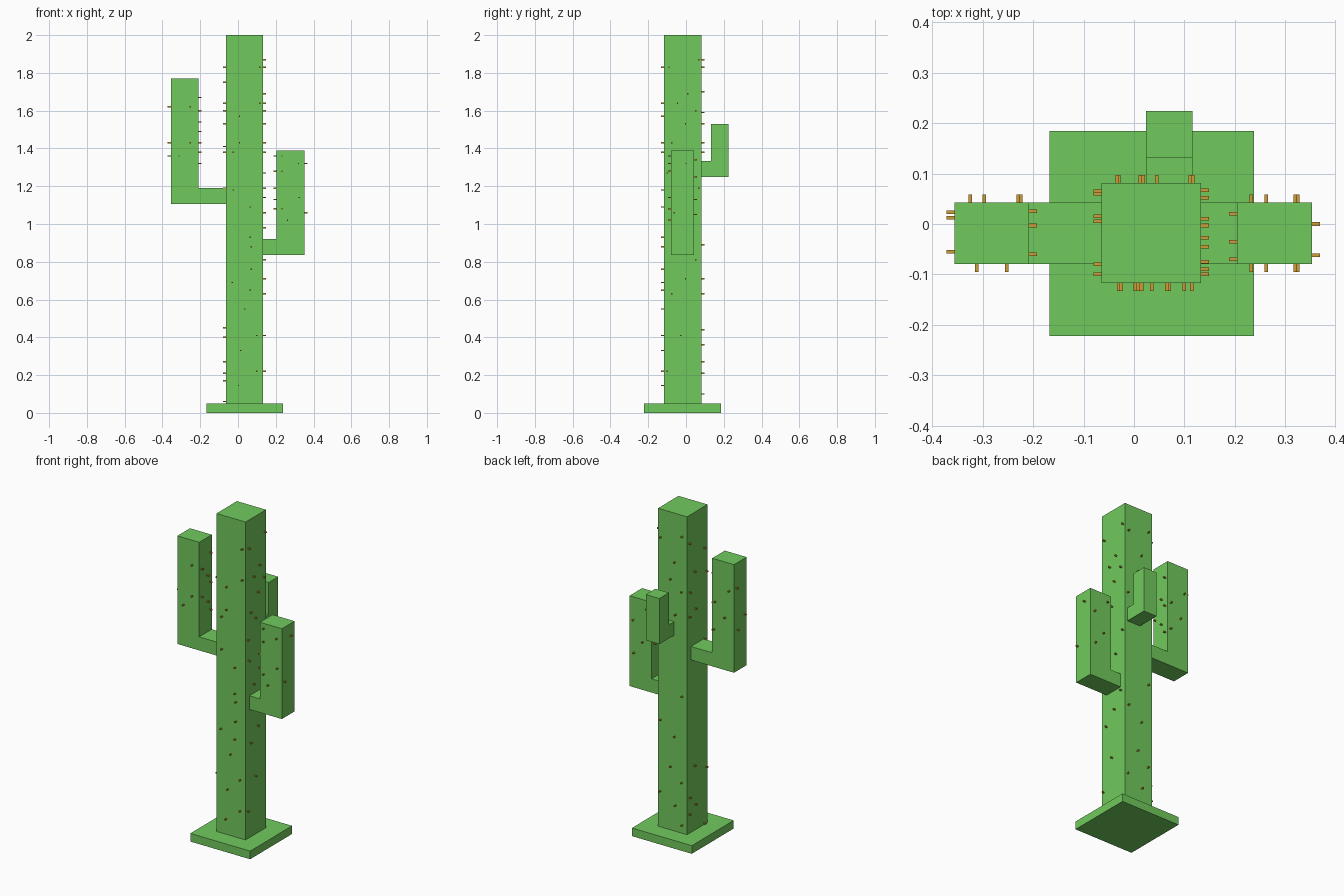
import bpy, bmesh

def material(name, rgb):
    m = bpy.data.materials.new(name)
    m.diffuse_color = (*rgb, 1)
    return m

GREEN = material("cactus green", (0.165, 0.59, 0.11))
AMBER = material("spine amber", (0.62, 0.34, 0.035))

def add_object(name, bm, mat):
    bmesh.ops.recalc_face_normals(bm, faces=bm.faces)
    me = bpy.data.meshes.new(name)
    bm.to_mesh(me)
    bm.free()
    me.materials.append(mat)
    ob = bpy.data.objects.new(name, me)
    bpy.context.collection.objects.link(ob)
    return ob

def add_box(bm, lo, hi):
    vs = bmesh.ops.create_cube(bm, size=1)["verts"]
    for v in vs:
        for i in range(3):
            v.co[i] = (lo[i] + hi[i]) / 2 + v.co[i] * (hi[i] - lo[i])

def box(name, lo, hi):
    bm = bmesh.new()
    add_box(bm, lo, hi)
    return add_object(name, bm, GREEN)

def l_arm(name, root, inner, outer, z0, z1, z2, side0, side1, axis):
    """L-shaped arm: horizontal stub from root, upright between inner and outer."""
    profile = [(root, z0), (outer, z0), (outer, z2), (inner, z2), (inner, z1), (root, z1)]
    bm = bmesh.new()
    vs = [bm.verts.new((u, side0, z) if axis == 0 else (side0, u, z)) for u, z in profile]
    face = bm.faces.new(vs)
    ext = bmesh.ops.extrude_face_region(bm, geom=[face], use_keep_orig=True)["geom"]
    for v in ext:
        if isinstance(v, bmesh.types.BMVert):
            v.co[1 - axis] = side1
    return add_object(name, bm, GREEN)

# Base and trunk
box("base", (-0.168, -0.222, 0), (0.238, 0.184, 0.05))
box("trunk", (-0.064, -0.117, 0.05), (0.133, 0.081, 2.0))

# Arms
l_arm("left_arm", -0.064, -0.208, -0.356, 1.107, 1.19, 1.77, -0.079, 0.043, 0)
l_arm("right_arm", 0.133, 0.204, 0.353, 0.836, 0.92, 1.39, -0.079, 0.043, 0)
l_arm("back_arm", 0.081, 0.132, 0.224, 1.25, 1.333, 1.53, 0.024, 0.116, 1)

# Spines: small square pegs standing out of a face, at (across, z) positions
def spines(name, axis, surface, sign, across, heights):
    bm = bmesh.new()
    r = 0.0035
    for i, z in enumerate(heights):
        a = across[i % len(across)]
        c = [a, a, z]
        c[axis] = surface
        lo, hi = [k - r for k in c], [k + r for k in c]
        lo[axis] = surface - (0.016 if sign < 0 else 0.002)
        hi[axis] = surface + (0.016 if sign > 0 else 0.002)
        add_box(bm, lo, hi)
    add_object(name, bm, AMBER)

spines("trunk_front_spines", 1, -0.117, -1,
       [0.115, 0.008, -0.025, 0.065, 0.07, -0.03, 0.065, 0.035, 0.1, 0.015, 0.1, 0.003],
       [1.64, 1.57, 1.18, 0.93, 0.76, 0.69, 0.65, 0.55, 0.41, 0.33, 0.22, 0.145,
        1.83, 1.43, 1.38, 1.09, 0.88])
spines("trunk_back_spines", 1, 0.081, 1,
       [-0.033, 0.112, 0.018, 0.045, -0.03, 0.117, 0.012],
       [1.87, 1.83, 1.70, 1.59, 1.53, 1.43, 1.38, 0.89, 0.71, 0.63, 0.44, 0.36, 0.27, 0.21, 0.1])
spines("trunk_right_spines", 0, 0.133, 1,
       [0.067, -0.09, 0.01, -0.045, 0.052, -0.003, -0.075, -0.027, -0.1],
       [1.87, 1.83, 1.69, 1.64, 1.60, 1.53, 1.43, 1.38, 1.27, 1.19, 1.14, 1.06, 0.98,
        0.81, 0.71, 0.63, 0.41, 0.22])
spines("trunk_left_spines", 0, -0.064, -1,
       [0.065, -0.08, 0.015, -0.1, 0.06, 0.005],
       [1.83, 1.75, 1.64, 1.60, 1.53, 1.41, 1.38, 1.19, 0.45, 0.40, 0.27, 0.21, 0.17, 0.06])

spines("left_arm_front_spines", 1, -0.079, -1, [-0.252, -0.252, -0.312], [1.62, 1.43, 1.36])
spines("left_arm_back_spines", 1, 0.043, 1, [-0.325, -0.23, -0.297, -0.225], [1.60, 1.51, 1.43, 1.34])
spines("left_arm_outer_spines", 0, -0.356, -1, [0.023, -0.055, 0.012], [1.62, 1.43, 1.36])
spines("left_arm_inner_spines", 0, -0.208, 1, [0.025, -0.06, -0.003],
       [1.67, 1.60, 1.54, 1.49, 1.43, 1.38, 1.32])

spines("right_arm_front_spines", 1, -0.079, -1, [0.233, 0.32, 0.233, 0.325, 0.233, 0.262],
       [1.36, 1.32, 1.28, 1.14, 1.08, 1.02])
spines("right_arm_back_spines", 1, 0.043, 1, [0.233, 0.325, 0.262, 0.32], [1.34, 1.25, 1.13, 1.05])
spines("right_arm_outer_spines", 0, 0.353, 1, [0.0, -0.062], [1.32, 1.06])
spines("right_arm_inner_spines", 0, 0.204, -1, [0.02, -0.035, -0.07], [1.36, 1.28, 1.19, 1.13, 1.08])
